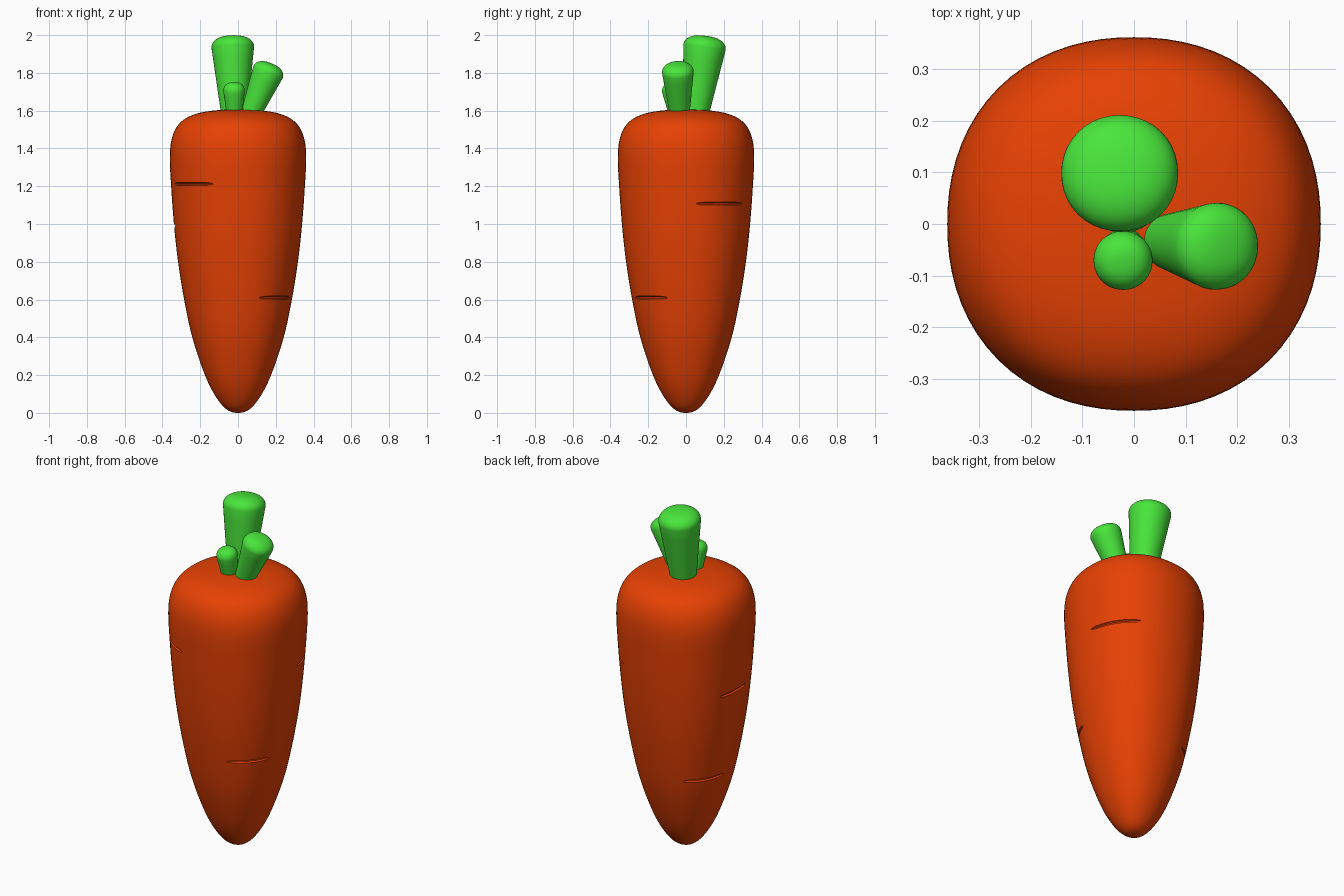
import bpy, bmesh
from math import sin, cos, pi, radians
from mathutils import Vector

if "Cube" in bpy.data.objects:
    bpy.data.objects.remove(bpy.data.objects["Cube"])


def material(name, color):
    m = bpy.data.materials.new(name)
    m.diffuse_color = (*color, 1)
    m.use_nodes = True
    m.node_tree.nodes["Principled BSDF"].inputs["Base Color"].default_value = m.diffuse_color
    return m


ORANGE = material("carrot orange", (0.8, 0.053, 0.001))
GREEN = material("leaf green", (0.066, 0.79, 0.043))


def squircle(a, n):
    """Radius of a slightly squared circle at angle a."""
    return (abs(cos(a)) ** n + abs(sin(a)) ** n) ** (-1 / n)


def smooth_profile(pts, steps=5):
    """Catmull-Rom through (radius, z) points, mirrored over the axis at the ends."""
    p = [Vector(q) for q in pts]
    p = [Vector((-p[1].x, p[1].y))] + p + [Vector((-p[-2].x, p[-2].y))]
    out = []
    for a, b, c, d in zip(p, p[1:], p[2:], p[3:]):
        for i in range(steps):
            t = i / steps
            out.append(0.5 * (2 * b + (c - a) * t + (2 * a - 5 * b + 4 * c - d) * t * t
                              + (3 * b - a - 3 * c + d) * t ** 3))
    return out + [p[-2]]


def loft(name, rings, mat):
    """Closed skin through rings; a ring of one point is a pole."""
    bm = bmesh.new()
    loops = [[bm.verts.new(co) for co in ring] for ring in rings]
    for a, b in zip(loops, loops[1:]):
        n = max(len(a), len(b))
        for i in range(n):
            j = (i + 1) % n
            if len(a) == 1:
                bm.faces.new((a[0], b[j], b[i]))
            elif len(b) == 1:
                bm.faces.new((a[i], a[j], b[0]))
            else:
                bm.faces.new((a[i], a[j], b[j], b[i]))
    for end in (loops[0], loops[-1]):
        if len(end) > 1:
            bm.faces.new(end)
    bmesh.ops.recalc_face_normals(bm, faces=bm.faces)
    me = bpy.data.meshes.new(name)
    bm.to_mesh(me)
    bm.free()
    me.materials.append(mat)
    ob = bpy.data.objects.new(name, me)
    bpy.context.collection.objects.link(ob)
    return ob


def shade(ob, angle=40):
    bpy.ops.object.select_all(action='DESELECT')
    ob.select_set(True)
    bpy.context.view_layer.objects.active = ob
    bpy.ops.object.shade_smooth_by_angle(angle=radians(angle))


def turned_rings(profile, seg, n, place):
    rings = []
    for r, h in profile:
        if r < 1e-4:
            rings.append([place(0, 0, h)])
        else:
            rings.append([place(r * squircle(a, n) * cos(a), r * squircle(a, n) * sin(a), h)
                          for a in (2 * pi * i / seg for i in range(seg))])
    return rings


# carrot root
SQUARE = 2.18
PROFILE = smooth_profile([
    (0, 0), (0.06, 0.018), (0.117, 0.085), (0.175, 0.2), (0.242, 0.4), (0.287, 0.61),
    (0.32, 0.82), (0.341, 1.02), (0.354, 1.2), (0.361, 1.35), (0.351, 1.45),
    (0.315, 1.527), (0.25, 1.573), (0.15, 1.598), (0, 1.607)])
root = loft("carrot_root", turned_rings(PROFILE, 72, SQUARE, lambda x, y, z: (x, y, z)), ORANGE)


def root_radius(z):
    for a, b in zip(PROFILE, PROFILE[1:]):
        if a.y <= z <= b.y:
            return a.x + (b.x - a.x) * (z - a.y) / (b.y - a.y)


# thin curved grooves cut into the root: height, start and end direction in degrees
GROOVES = [(1.212, 202, 249), (0.61, 293, 340), (1.108, 9, 56), (0.485, 122, 174), (0.99, 157, 193)]
for z, a0, a1 in GROOVES:
    rings = []
    for i in range(17):
        u = i / 16
        a = radians(a0 + (a1 - a0) * u)
        s = 1 - 0.65 * abs(2 * u - 1) ** 6
        base = root_radius(z) * squircle(a, SQUARE)
        ring = []
        for k in range(8):
            b = 2 * pi * (k + 0.5) / 8
            r = base + 0.012 * s * cos(b)
            ring.append((r * cos(a), r * sin(a), z + 0.009 * s * sin(b)))
        rings.append(ring)
    cutter = loft("groove_cutter", rings, ORANGE)
    cutter.hide_render = True
    mod = root.modifiers.new("groove", 'BOOLEAN')
    mod.operation = 'DIFFERENCE'
    mod.solver = 'EXACT'
    mod.object = cutter
    bpy.context.view_layer.objects.active = root
    bpy.ops.object.modifier_apply(modifier=mod.name)
    bpy.data.objects.remove(cutter)
shade(root)


# leaf stubs: tapered stalks with a rounded, nearly flat end
def leaf(name, base, tip, r0, r1, cap):
    base, tip = Vector(base), Vector(tip)
    axis = tip - base
    rot = Vector((0, 0, 1)).rotation_difference(axis)
    length = axis.length
    prof = [(0, 0)]
    prof += [(r0 + (r1 - r0) * t / 6, (length - cap) * t / 6) for t in range(7)]
    for i in range(1, 11):
        a = pi / 2 * i / 10
        prof.append((r1 * max(cos(a), 0) ** 0.75 if i < 10 else 0, length - cap + cap * sin(a)))
    ob = loft(name, turned_rings(prof, 40, 2.05, lambda x, y, z: base + rot @ Vector((x, y, z))), GREEN)
    shade(ob, 50)


leaf("large_leaf", (-0.019, 0.046, 1.54), (-0.029, 0.106, 1.996), 0.064, 0.113, 0.06)
leaf("medium_leaf", (0.05, -0.032, 1.54), (0.178, -0.045, 1.85), 0.047, 0.084, 0.05)
leaf("small_leaf", (-0.018, -0.042, 1.54), (-0.022, -0.078, 1.75), 0.036, 0.057, 0.045)
